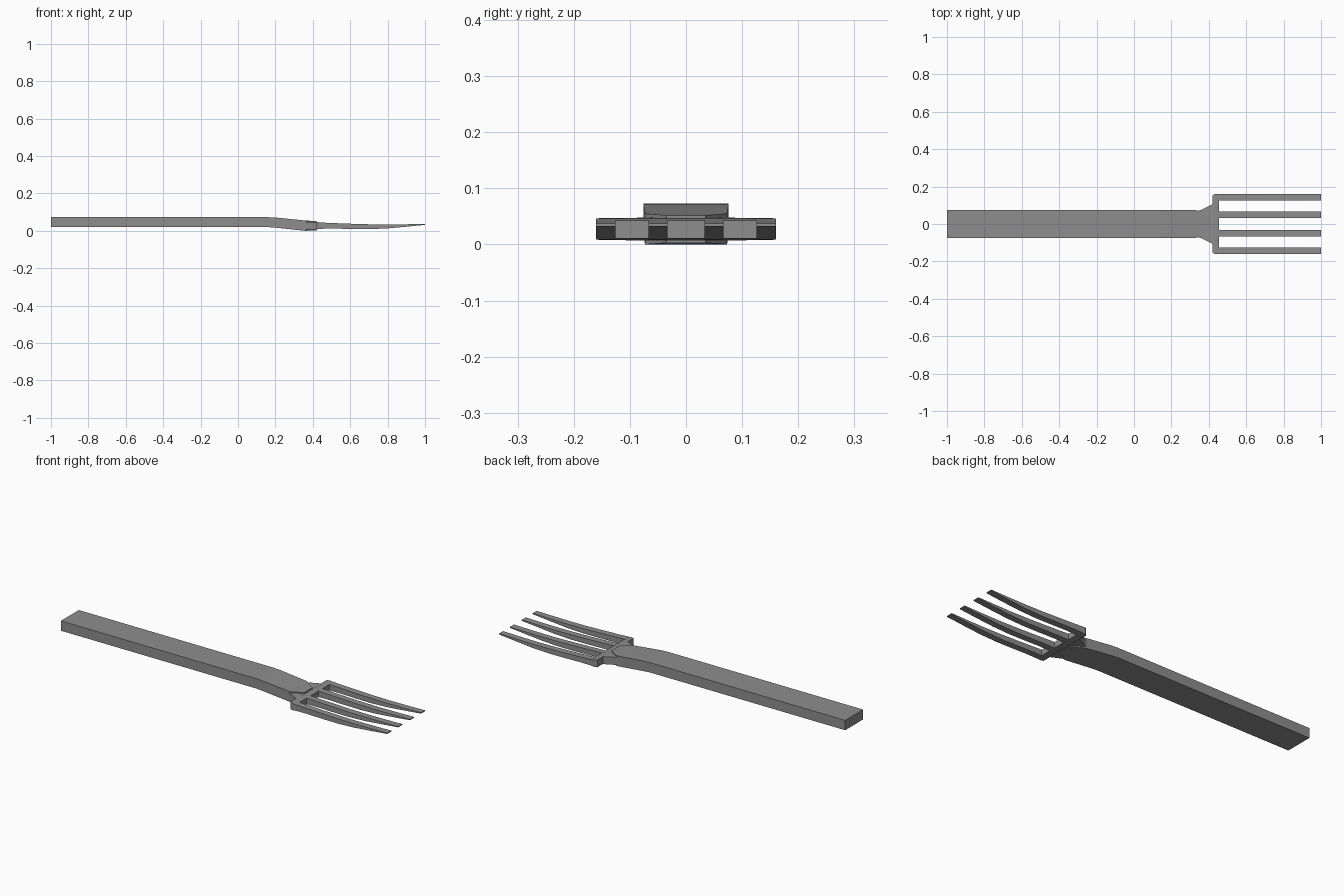
import bpy, bmesh

if "Cube" in bpy.data.objects:
    bpy.data.objects.remove(bpy.data.objects["Cube"])

# Dark grey metal
metal = bpy.data.materials.new("dark_metal")
metal.diffuse_color = (0.27, 0.27, 0.27, 1)
metal.use_nodes = True
metal.node_tree.nodes["Principled BSDF"].inputs["Base Color"].default_value = metal.diffuse_color


def loft(name, stations):
    """Rectangular loft; each station is (x, y_min, y_max, z_bottom, z_top)."""
    bm = bmesh.new()
    rings = []
    for x, y0, y1, z0, z1 in stations:
        corners = ((y0, z0), (y1, z0), (y1, z1), (y0, z1))
        rings.append([bm.verts.new((x, y, z)) for y, z in corners])
    for a, b in zip(rings, rings[1:]):
        for i in range(4):
            j = (i + 1) % 4
            bm.faces.new((a[i], a[j], b[j], b[i]))
    bm.faces.new(rings[0])
    bm.faces.new(rings[-1])
    bmesh.ops.recalc_face_normals(bm, faces=bm.faces)
    mesh = bpy.data.meshes.new(name)
    bm.to_mesh(mesh)
    bm.free()
    mesh.materials.append(metal)
    obj = bpy.data.objects.new(name, mesh)
    bpy.context.collection.objects.link(obj)
    return obj


def symmetric(name, stations):
    return loft(name, [(x, -w, w, z0, z1) for x, w, z0, z1 in stations])


# Handle: straight bar, bent down to a tapered end
symmetric("handle", [
    (-1.0, 0.076, 0.020, 0.073),
    (0.16, 0.076, 0.020, 0.073),
    (0.20, 0.076, 0.017, 0.071),
    (0.36, 0.073, 0.000, 0.055),
    (0.42, 0.035, 0.003, 0.052),
])

# Neck flaring out from the handle
symmetric("neck", [
    (0.34, 0.070, 0.007, 0.049),
    (0.36, 0.076, 0.007, 0.048),
    (0.425, 0.108, 0.007, 0.047),
])

# Crossbar at the root of the tines
symmetric("crossbar", [
    (0.42, 0.153, 0.008, 0.047),
    (0.432, 0.160, 0.009, 0.046),
    (0.455, 0.160, 0.011, 0.043),
])

# Four curved tines, mirrored about the centre line
profile = [
    (0.45, 0.011, 0.044),
    (0.52, 0.012, 0.041),
    (0.60, 0.010, 0.038),
    (0.70, 0.009, 0.035),
    (0.80, 0.013, 0.034),
    (0.90, 0.022, 0.035),
    (1.00, 0.032, 0.037),
]
for part, y0, y1 in (("inner", 0.033, 0.067), ("outer", 0.126, 0.160)):
    for side, s in (("left", 1), ("right", -1)):
        lo, hi = sorted((s * y0, s * y1))
        loft(f"{part}_tine_{side}", [(x, lo, hi, z0, z1) for x, z0, z1 in profile])
